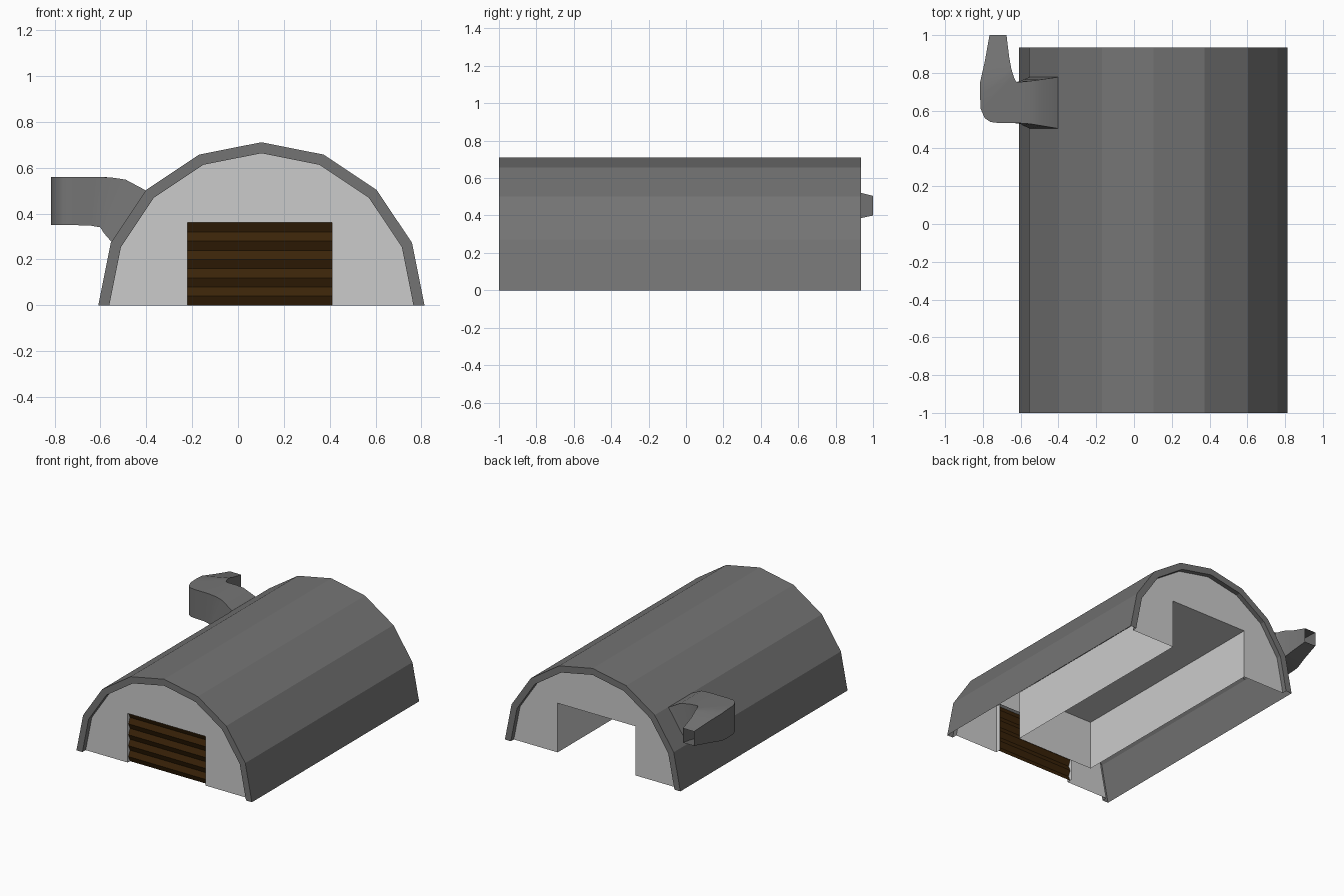
import bpy
from math import sin, cos, pi, radians

if "Cube" in bpy.data.objects:
    bpy.data.objects.remove(bpy.data.objects["Cube"])

CX, R_OUT, R_IN = 0.102, 0.711, 0.663
DOOR_L, DOOR_R, DOOR_H = -0.22, 0.41, 0.36
FRONT, BACK = -0.962, 0.90


def colour(name, r, g, b):
    mat = bpy.data.materials.new(name)
    mat.diffuse_color = (r, g, b, 1)
    mat.use_nodes = True
    mat.node_tree.nodes["Principled BSDF"].inputs["Base Color"].default_value = mat.diffuse_color
    return mat


dark_grey = colour("dark_grey", 0.175, 0.175, 0.175)
light_grey = colour("light_grey", 0.62, 0.62, 0.62)
brown = colour("brown", 0.043, 0.017, 0.0025)


def make(name, verts, faces, mat):
    me = bpy.data.meshes.new(name)
    me.from_pydata(verts, [], faces)
    me.update()
    ob = bpy.data.objects.new(name, me)
    bpy.context.collection.objects.link(ob)
    me.materials.append(mat)
    return ob


def loft(name, rings, closed, mat):
    n = len(rings[0])
    verts = [p for r in rings for p in r]
    faces = []
    for i in range(len(rings) - 1):
        for j in range(n if closed else n - 1):
            k = (j + 1) % n
            faces.append((i * n + j, i * n + k, (i + 1) * n + k, (i + 1) * n + j))
    return make(name, verts, faces, mat)


def arc(r):
    return [(CX + r * cos(i * pi / 8), r * sin(i * pi / 8)) for i in range(9)]


def at_y(profile, y):
    return [(x, y, z) for x, z in profile]


# Arched roof, eight flat panels with a lip turned in at both ends
outer, inner = arc(R_OUT), arc(R_IN)
loft("roof_shell", [at_y(inner, BACK), at_y(inner, 0.935), at_y(outer, 0.935),
                    at_y(outer, -1), at_y(inner, -1), at_y(inner, FRONT)],
     False, dark_grey)

# End walls with a rectangular opening
opening = [(DOOR_L, 0), (DOOR_L, DOOR_H), (DOOR_R, DOOR_H), (DOOR_R, 0)]
wall = inner + opening
idx = list(range(len(wall)))
make("front_wall", at_y(wall, FRONT), [idx], light_grey)
make("back_wall", at_y(wall, BACK), [idx[::-1]], light_grey)

# Door frame return, and rear tunnel with its end wall
loft("door_frame", [at_y(opening, FRONT + 0.04), at_y(opening, FRONT)], False, light_grey)
loft("tunnel", [at_y(opening, BACK), at_y(opening, -0.72)], False, light_grey)
make("tunnel_end", at_y(opening, -0.72), [(0, 1, 2, 3)], light_grey)

# Corrugated brown door
rows = []
for i in range(10):
    y = -0.935 if i % 2 == 0 else -0.953
    z = DOOR_H * i / 9
    rows.append([(DOOR_L, y, z), (DOOR_R, y, z)])
loft("corrugated_door", rows, False, brown)

# Bent side duct: outer x, outer y, inner x, inner y, top, bottom, lower shift
duct = [
    (-.40, .505, -.40, .778, .50, .275, -.15),
    (-.49, .52, -.49, .765, .548, .315, -.095),
    (-.55, .53, -.55, .757, .557, .34, -.05),
    (-.62, .535, -.60, .752, .56, .347, -.02),
    (-.72, .535, -.62, .752, .56, .35, 0),
    (-.76, .54, -.627, .758, .56, .35, 0),
    (-.79, .56, -.633, .77, .56, .35, 0),
    (-.812, .61, -.638, .785, .56, .35, 0),
    (-.815, .68, -.643, .80, .56, .35, 0),
    (-.815, .75, -.65, .825, .555, .355, 0),
    (-.79, .86, -.661, .885, .533, .375, 0),
    (-.765, 1.0, -.675, 1.0, .505, .40, 0),
]
side_duct = loft("side_duct", [[(ox, oy, t), (ix, iy, t), (ix + s, iy, b), (ox + s, oy, b)]
                               for ox, oy, ix, iy, t, b, s in duct], True, dark_grey)
bpy.context.view_layer.objects.active = side_duct
side_duct.select_set(True)
bpy.ops.object.shade_smooth_by_angle(angle=radians(40))
